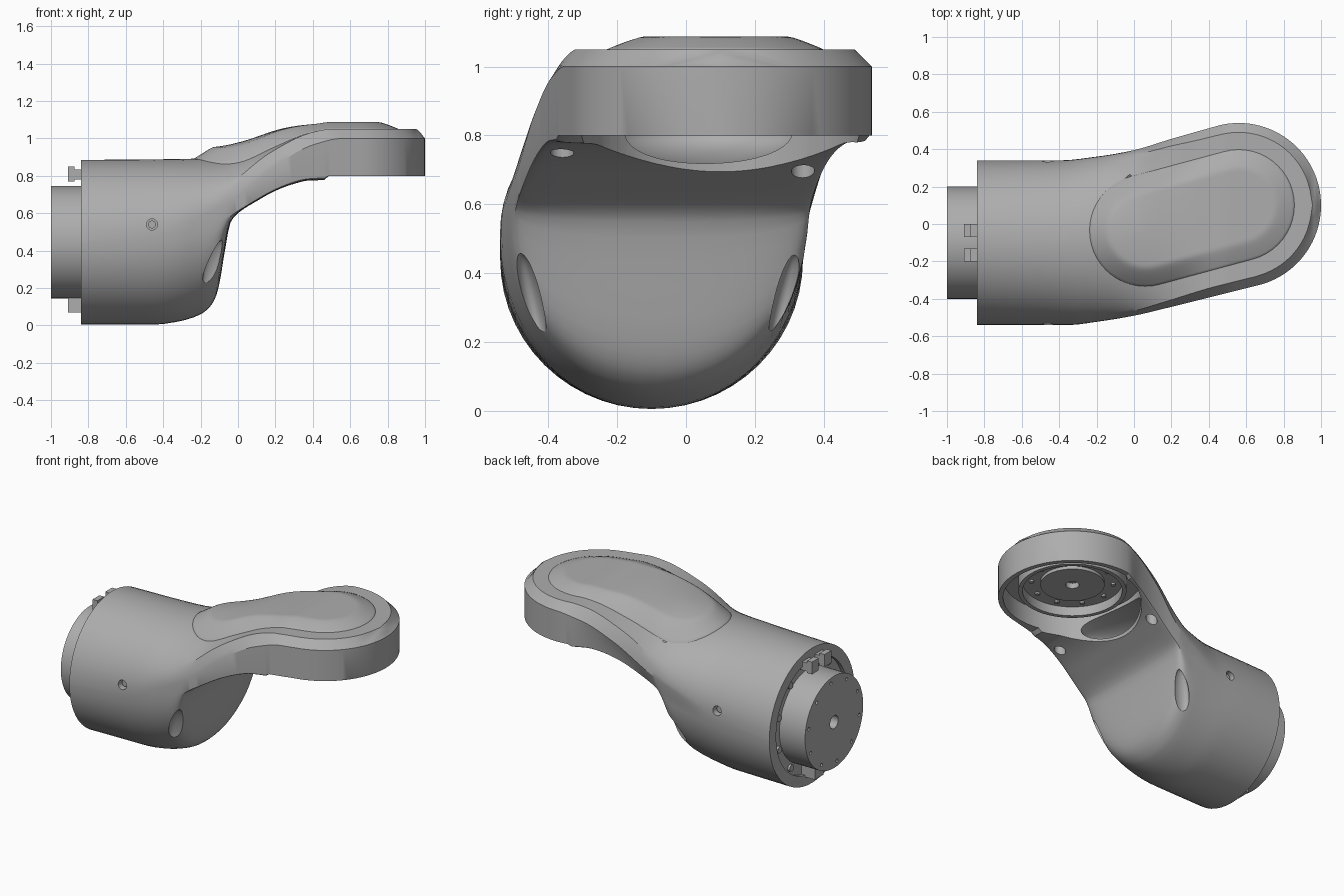
import bpy, bmesh, math
from math import sin, cos, pi, sqrt
from mathutils import Matrix, Vector
from mathutils.bvhtree import BVHTree

if "Cube" in bpy.data.objects:
    bpy.data.objects.remove(bpy.data.objects["Cube"])

grey = bpy.data.materials.new("satin_grey")
grey.use_nodes = True
COLOUR = (0.42, 0.42, 0.42, 1)
grey.diffuse_color = COLOUR
grey.node_tree.nodes["Principled BSDF"].inputs["Base Color"].default_value = COLOUR

AXIS_Y, AXIS_Z = -0.10, 0.445         # centre line of the barrel
HEAD_X, HEAD_Y, HEAD_R = 0.56, 0.10, 0.44
CHAMFER = 0.05


def finish(bm, name, angle=30):
    bmesh.ops.recalc_face_normals(bm, faces=bm.faces)
    mesh = bpy.data.meshes.new(name)
    bm.to_mesh(mesh)
    bm.free()
    mesh.materials.append(grey)
    ob = bpy.data.objects.new(name, mesh)
    bpy.context.collection.objects.link(ob)
    smooth(ob, angle)
    return ob


def smooth(ob, angle=30):
    bpy.ops.object.select_all(action='DESELECT')
    ob.select_set(True)
    bpy.context.view_layer.objects.active = ob
    bpy.ops.object.shade_smooth_by_angle(angle=math.radians(angle))


def cylinder(bm, a, b, r, sides=24):
    a, b = Vector(a), Vector(b)
    turn = (b - a).to_track_quat('Z', 'Y').to_matrix().to_4x4()
    bmesh.ops.create_cone(bm, cap_ends=True, segments=sides, radius1=r, radius2=r,
                          depth=(b - a).length, matrix=Matrix.Translation((a + b) / 2) @ turn)


def box(bm, low, high):
    low, high = Vector(low), Vector(high)
    bmesh.ops.create_cube(bm, size=1, matrix=Matrix.Translation((low + high) / 2)
                          @ Matrix.Diagonal((*(high - low), 1)))


def ellipsoid(bm, centre, radii, turn=Matrix.Identity(4)):
    bmesh.ops.create_uvsphere(bm, u_segments=32, v_segments=20, radius=1,
                              matrix=Matrix.Translation(centre) @ turn @ Matrix.Diagonal((*radii, 1)))


def cut(ob, cutter_bm):
    tool = finish(cutter_bm, "cutter")
    tool.hide_render = True
    mod = ob.modifiers.new("cut", 'BOOLEAN')
    mod.operation, mod.solver, mod.object = 'DIFFERENCE', 'EXACT', tool
    bpy.context.view_layer.objects.active = ob
    bpy.ops.object.modifier_apply(modifier=mod.name)
    bpy.data.objects.remove(tool)
    smooth(ob)


def curve(*keys):
    """Smooth curve through the keys without overshoot."""
    xs, ys = zip(*keys)
    d = [(ys[i + 1] - ys[i]) / (xs[i + 1] - xs[i]) for i in range(len(xs) - 1)]
    m = [d[0]] + [2 * p * q / (p + q) if p * q > 0 else 0 for p, q in zip(d, d[1:])] + [d[-1]]

    def f(x):
        x = min(max(x, xs[0]), xs[-1])
        i = max(k for k in range(len(d)) if xs[k] <= x)
        h = xs[i + 1] - xs[i]
        t = (x - xs[i]) / h
        return (ys[i] * (1 + 2 * t) * (1 - t) ** 2 + ys[i + 1] * t * t * (3 - 2 * t)
                + h * t * (1 - t) * (m[i] * (1 - t) - m[i + 1] * t))
    return f


# Outlines of the link along its length
back_y = curve((-.84, .34), (-.4, .34), (-.2, .36), (0, .395), (.2, .455), (.454, .527))
front_y = curve((-.84, -.54), (-.35, -.54), (-.2, -.523), (0, -.49), (.2, -.443), (.4, -.393), (.666, -.327))
top_z = curve((-.84, .885), (-.3, .89), (-.1, .9), (0, .915), (.2, .975), (.4, 1.035), (.5, 1.05), (.95, 1.05), (1, 1))
edge_z = curve((-.84, .45), (-.4, .51), (-.2, .585), (0, .695), (.2, .855), (.4, .965), (.56, 1), (1, 1))
seam_z = curve((-.84, .44), (-.5, .47), (-.3, .51), (-.1, .56), (0, .615), (.2, .735), (.35, .79), (.45, .8), (1, .8))
under_z = curve((-.84, .005), (-.45, .005), (-.3, .025), (-.2, .06), (-.15, .1), (-.12, .15), (-.1, .22), (-.07, .4),
                (-.04, .55), (0, .6), (.1, .665), (.2, .72), (.3, .757), (.38, .775), (.46, .776), (.485, .799), (1, .799))
roundness = curve((-.84, 1), (-.3, 1), (-.12, .93), (0, .7), (.2, .35), (.56, .3))
flatness = curve((-.84, 0), (-.15, 0), (.15, .5), (.45, 1), (1, 1))
back_lean = curve((-.35, 0), (0, .028), (.2, .04), (.35, .028), (.5, 0), (1, 0))


def outline(x, side, inset):
    """Plan outline on one side: a smooth flank running tangent into the round head."""
    flank, tangent = (back_y, .454) if side > 0 else (front_y, .666)
    if x < tangent:
        return flank(x) - side * inset
    return HEAD_Y + side * sqrt(max(0, (HEAD_R - inset) ** 2 - (x - HEAD_X) ** 2))


def half_section(x, side):
    """One side of the cross-section: rounded underside, side wall, domed or chamfered top."""
    cy = (outline(x, 1, 0) + outline(x, -1, 0)) / 2
    hw = side * (outline(x, side, 0) - cy)
    inner = max(0, side * (outline(x, side, CHAMFER) - cy))
    low, mid, edge, top = under_z(x), seam_z(x), edge_z(x), top_z(x)
    e, flat = roundness(x), flatness(x)
    foot = hw - (back_lean(x) if side > 0 else 0)
    half = []
    for j in range(15):
        a = j / 14 * pi / 2
        half.append((foot * sin(a) ** e, mid - (mid - low) * max(0, cos(a)) ** e))
    half.append((hw, edge))
    for j in range(1, 17):
        a = j / 16 * pi / 2
        t = min(1, j / 3)
        py = hw + (inner - hw) * t if j <= 3 else inner * (16 - j) / 13
        pz = edge + (top - edge) * t
        ey, ez = hw * cos(a), edge + (top - edge) * sin(a)
        half.append((ey + (py - ey) * flat, ez + (pz - ez) * flat))
    return [(x, cy + side * y, z) for y, z in half]


# Link housing: barrel, blunt nose, arm and round head in one skin
stations = [-.84 + .05 * i for i in range(12)]
stations += [-.24 + .0125 * i for i in range(20)]
stations += [.01 + .025 * i for i in range(18)]
stations += [.46 + .0125 * i for i in range(8)]
stations += [HEAD_X + HEAD_R * sin(i / 24 * pi / 2) for i in range(25)]
bm = bmesh.new()
rings = [[bm.verts.new(p) for p in half_section(x, 1) + half_section(x, -1)[-2:0:-1]] for x in stations]
for r, s in zip(rings, rings[1:]):
    for i in range(len(r)):
        j = (i + 1) % len(r)
        bm.faces.new((r[i], r[j], s[j], s[i]))
bm.faces.new(rings[0])
bmesh.ops.remove_doubles(bm, verts=bm.verts, dist=.0004)
bmesh.ops.recalc_face_normals(bm, faces=bm.faces)
skin = BVHTree.FromBMesh(bm)
housing = finish(bm, "link_housing")

# Raised pad that follows the top of the arm
pad_height = curve((-.25, .045), (-.1, .058), (.2, .068), (.45, .038), (1, .036))
A, B = Vector((.06, -.035)), Vector((HEAD_X, HEAD_Y))
along = (B - A).normalized()
across = Vector((-along.y, along.x))
bm = bmesh.new()
rings = []
for k in (1, .99, .95, .9, .85, .8, .75, .7, .65, .6, .55, .45, .3, .15, 0):
    r, ring, plan = .3 * k, [], []
    for i in range(25):
        a = -pi / 2 + pi * i / 24
        plan.append(B + r * (along * cos(a) + across * sin(a)))
    plan += [B.lerp(A, i / 16) + across * r for i in range(1, 16)]
    for i in range(25):
        a = pi / 2 + pi * i / 24
        plan.append(A + r * (along * cos(a) + across * sin(a)))
    plan += [A.lerp(B, i / 16) - across * r for i in range(1, 16)]
    rise = min(1, 3 * (1 - k)) * .6 + sin(min(1, 2.6 * (1 - k)) * pi / 2) * .4
    for p in plan:
        z = skin.ray_cast(Vector((p.x, p.y, 2)), Vector((0, 0, -1)))[0].z
        ring.append(bm.verts.new((p.x, p.y, z + pad_height(p.x) * rise - (.004 if k == 1 else 0))))
    rings.append(ring)
for r, s in zip(rings, rings[1:]):
    for i in range(len(r)):
        j = (i + 1) % len(r)
        bm.faces.new((r[i], r[j], s[j], s[i]))
bmesh.ops.remove_doubles(bm, verts=bm.verts, dist=.0004)
finish(bm, "top_pad", 40)

# Openings: head cavity, barrel recess, screw holes and scooped pockets
bm = bmesh.new()
cylinder(bm, (HEAD_X, HEAD_Y, .4), (HEAD_X, HEAD_Y, .925), .41, 96)
cylinder(bm, (-.9, AXIS_Y, AXIS_Z), (-.815, AXIS_Y, AXIS_Z), .37, 72)
for y0, y1 in ((-.7, -.49), (.5, .29)):
    cylinder(bm, (-.46, y0, .54), (-.46, y1, .54), .03)
for x, y, z in ((.27, -.36, .68), (.15, .34, .64)):
    cylinder(bm, (x, y, z), (x, y, z + .13), .034)
for y, tilt in ((-.45, .22), (.285, -.22)):
    ellipsoid(bm, (-.125, y, .32), (.055, .032, .145),
              Matrix.Rotation(tilt, 4, 'X') @ Matrix.Rotation(.25, 4, 'Y'))
cut(housing, bm)

# Hollow of the arm, opening into the head cavity
bm = bmesh.new()
ellipsoid(bm, (.11, .05, .81), (.26, .28, .093))
cut(housing, bm)

# Side screws
bm = bmesh.new()
for y0, y1 in ((-.51, -.48), (.31, .28)):
    cylinder(bm, (-.46, y0, .54), (-.46, y1, .54), .021)
finish(bm, "side_screws")


def around(count, r, start=0):
    return [(r * cos(start + 2 * pi * i / count), r * sin(start + 2 * pi * i / count)) for i in range(count)]


# Round mounting flange with a bore and bolt holes
bm = bmesh.new()
cylinder(bm, (-1, AXIS_Y, AXIS_Z), (-.78, AXIS_Y, AXIS_Z), .30, 72)
flange = finish(bm, "mounting_flange")
bm = bmesh.new()
cylinder(bm, (-1.1, AXIS_Y, AXIS_Z), (-.85, AXIS_Y, AXIS_Z), .042)
for y, z in around(10, .265, .2):
    cylinder(bm, (-1.1, AXIS_Y + y, AXIS_Z + z), (-.96, AXIS_Y + y, AXIS_Z + z), .011, 12)
cut(flange, bm)

# Bolts in the barrel recess, and the cable clips beside the flange
bm = bmesh.new()
for y, z in around(10, .335, .3):
    cylinder(bm, (-.83, AXIS_Y + y, AXIS_Z + z), (-.8, AXIS_Y + y, AXIS_Z + z), .022, 16)
finish(bm, "recess_bolts")
bm = bmesh.new()
for y in (-.2, -.07):
    box(bm, (-.875, y, .78), (-.78, y + .07, .835))
    box(bm, (-.91, y, .77), (-.875, y + .07, .85))
box(bm, (-.91, -.12, .07), (-.78, -.03, .16))
finish(bm, "cable_clips")

# Joint hub hanging in the head: turned ring, stepped disc, bore
hub_profile = [(.32, .925), (.32, .845), (.295, .845), (.295, .905), (.19, .905), (.19, .885), (.04, .885), (.04, .92), (0, .92)]
bm = bmesh.new()
verts = [bm.verts.new((HEAD_X + r, HEAD_Y, z)) for r, z in hub_profile]
edges = [bm.edges.new(p) for p in zip(verts, verts[1:])]
bmesh.ops.spin(bm, geom=verts + edges, cent=(HEAD_X, HEAD_Y, 0), axis=(0, 0, 1), angle=2 * pi, steps=72)
bmesh.ops.remove_doubles(bm, verts=bm.verts, dist=.0004)
finish(bm, "joint_hub")
bm = bmesh.new()
for x, y in around(10, .243):
    cylinder(bm, (HEAD_X + x, HEAD_Y + y, .892), (HEAD_X + x, HEAD_Y + y, .908), .014, 12)
finish(bm, "hub_bolts")
